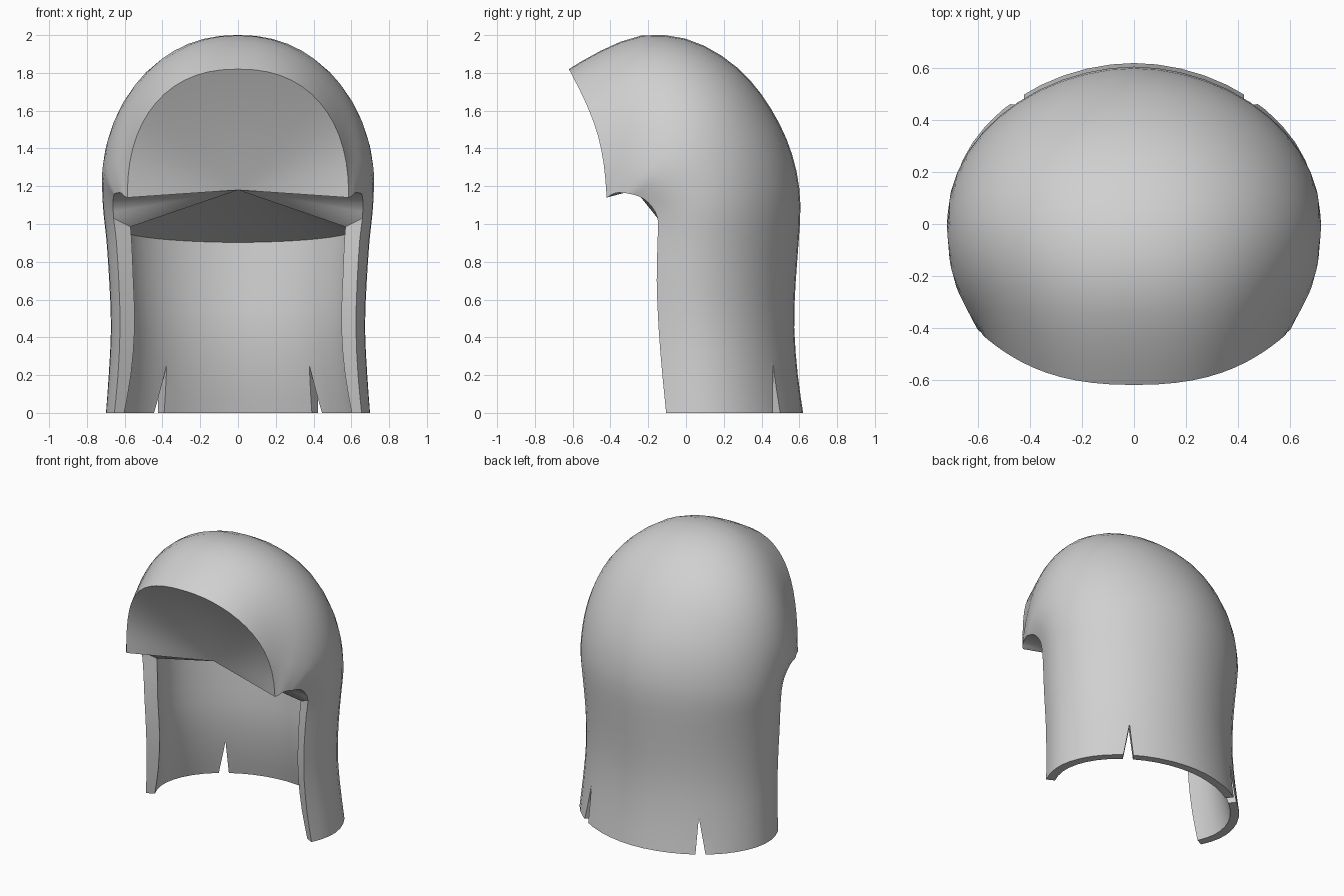
import bpy, bmesh, math
from mathutils import Vector

if "Cube" in bpy.data.objects:
    bpy.data.objects.remove(bpy.data.objects["Cube"])

SEG = 28                      # segments along each arch
APEX = (0, -0.27, 1.18)       # deepest point of the recessed lining

# Arch sections from hem to brim:
# end y, end z, crown y, crown z, half width, centre fraction, roundness, bow, wall
SECTIONS = [
    (-.105, 0.00, .62, 0.00, .700, .25, 1.92, 0, .06),
    (-.125, 0.20, .592, 0.20, .685, .26, 1.92, 0, .08),
    (-.145, 0.45, .573, 0.45, .673, .26, 1.92, 0, .09),
    (-.155, 0.70, .580, 0.68, .682, .26, 1.9, 0, .09),
    (-.150, 0.92, .596, 0.90, .697, .26, 1.9, 0, .095),
    (-.150, 1.03, .606, 1.10, .712, .26, 1.9, 0, .10),
    (-.180, 1.09, .585, 1.28, .718, .27, 1.92, 0, .10),
    (-.220, 1.13, .532, 1.45, .720, .28, 1.97, 0, .10),
    (-.260, 1.15, .450, 1.61, .718, .29, 2.02, 0, .10),
    (-.300, 1.16, .340, 1.76, .708, .29, 2.1, 0, .10),
    (-.335, 1.165, .190, 1.89, .686, .29, 2.15, 0, .10),
    (-.370, 1.165, -.005, 1.982, .654, .26, 2.15, .01, .10),
    (-.395, 1.155, -.235, 1.998, .622, .19, 2.15, .03, .10),
    (-.410, 1.145, -.450, 1.918, .599, .08, 2.25, .04, .10),
    (-.420, 1.14, -.620, 1.82, .586, .00, 2.3, .05, .10),
]
NECK = 9                      # last refined section with an inner wall


def refine(rows):
    """Insert one smooth in-between section in every gap."""
    out = []
    n = len(rows)
    for i in range(n - 1):
        a, b, c, d = rows[max(i - 1, 0)], rows[i], rows[i + 1], rows[min(i + 2, n - 1)]
        out.append(b)
        out.append(tuple((-p + 9 * q + 9 * r - s) / 16 for p, q, r, s in zip(a, b, c, d)))
    return out + [rows[-1]]


def spow(v, e):
    return math.copysign(abs(v) ** e, v)


def arch(sec, inset=0.0, drop=0.0):
    """Open arch from the right end over the crown to the left end."""
    y0, z0, y1, z1, w, c, p, bow, _ = sec
    c = max(c, 0)
    if inset:                 # inner wall keeps the same centre
        yc = y0 + (y1 - y0) * c
        y0 += inset * .45
        y1 -= inset * .9
        w -= inset
        z1 -= drop
        c = (yc - y0) / (y1 - y0)
    e = 2 / p
    t0 = -math.asin(min(1, (c / (1 - c)) ** (1 / e)))
    pts = []
    for k in range(SEG + 1):
        t = t0 + (math.pi - 2 * t0) * k / SEG
        d = c + (1 - c) * spow(math.sin(t), e)
        x = w * spow(math.cos(t), e)
        y = y0 + (y1 - y0) * d + bow * math.sin(math.pi * min(max(d, 0), 1))
        pts.append((x, y, z0 + (z1 - z0) * d))
    return pts


# Hood shell: outer skin, inner neck wall, and lining drawn to one point
bm = bmesh.new()
secs = refine(SECTIONS)
outer = [[bm.verts.new(p) for p in arch(s)] for s in secs]
inner = [[bm.verts.new(p) for p in arch(s, s[8], .10 * (i / NECK) ** 2)]
         for i, s in enumerate(secs[:NECK + 1])]
apex = bm.verts.new(APEX)


def skin(a, b):
    for k in range(len(a) - 1):
        bm.faces.new((a[k], a[k + 1], b[k + 1], b[k]))


for grid in (outer, inner):
    for a, b in zip(grid, grid[1:]):
        skin(a, b)
skin(outer[0], inner[0])                      # hem
for side in (0, SEG):
    skin([r[side] for r in outer[:NECK + 1]],     # front edges of the neck
         [r[side] for r in inner])
    under = [r[side] for r in outer[NECK + 1:]]   # underside of the brim
    for a, b in zip(under, under[1:]):
        bm.faces.new((a, b, apex))
    bm.faces.new((outer[NECK][side], inner[NECK][side], under[0]))
    bm.faces.new((under[0], inner[NECK][side], apex))
for ring in (outer[-1], inner[-1]):           # recess and lining
    for a, b in zip(ring, ring[1:]):
        bm.faces.new((a, b, apex))
bmesh.ops.recalc_face_normals(bm, faces=bm.faces)
me = bpy.data.meshes.new("hood")
bm.to_mesh(me)
bm.free()
hood = bpy.data.objects.new("hood", me)
bpy.context.collection.objects.link(hood)


# Wedge cutter for the slits in the back hem
def wedge(sx):
    base = Vector((sx * .445, .485, 0))
    radial = Vector((sx * .60, .80, 0))
    tangent = Vector((sx * .80, -.60, 0))
    b = bmesh.new()
    ends = []
    for r in (-.25, .25):
        o = base + radial * r
        ends.append([b.verts.new(o + tangent * -.028 + Vector((0, 0, -.03))),
                     b.verts.new(o + tangent * .045 + Vector((0, 0, -.03))),
                     b.verts.new(o + tangent * -.002 + Vector((0, 0, .25)))])
    b.faces.new(ends[0])
    b.faces.new(ends[1])
    for k in range(3):
        j = (k + 1) % 3
        b.faces.new((ends[0][k], ends[0][j], ends[1][j], ends[1][k]))
    bmesh.ops.recalc_face_normals(b, faces=b.faces)
    m = bpy.data.meshes.new("slit_cutter")
    b.to_mesh(m)
    b.free()
    ob = bpy.data.objects.new("slit_cutter", m)
    ob.hide_render = True
    bpy.context.collection.objects.link(ob)
    return ob


bpy.context.view_layer.objects.active = hood
hood.select_set(True)
for sx in (-1, 1):
    cutter = wedge(sx)
    mod = hood.modifiers.new("slit", 'BOOLEAN')
    mod.operation = 'DIFFERENCE'
    mod.solver = 'EXACT'
    mod.object = cutter
    bpy.ops.object.modifier_apply(modifier=mod.name)
    bpy.data.objects.remove(cutter)

# One plain colour, smooth with crisp edges
grey = bpy.data.materials.new("light_grey")
grey.diffuse_color = (.63, .63, .63, 1)
grey.use_nodes = True
grey.node_tree.nodes["Principled BSDF"].inputs["Base Color"].default_value = grey.diffuse_color
hood.data.materials.clear()
hood.data.materials.append(grey)
bpy.ops.object.shade_smooth_by_angle(angle=math.radians(40))
